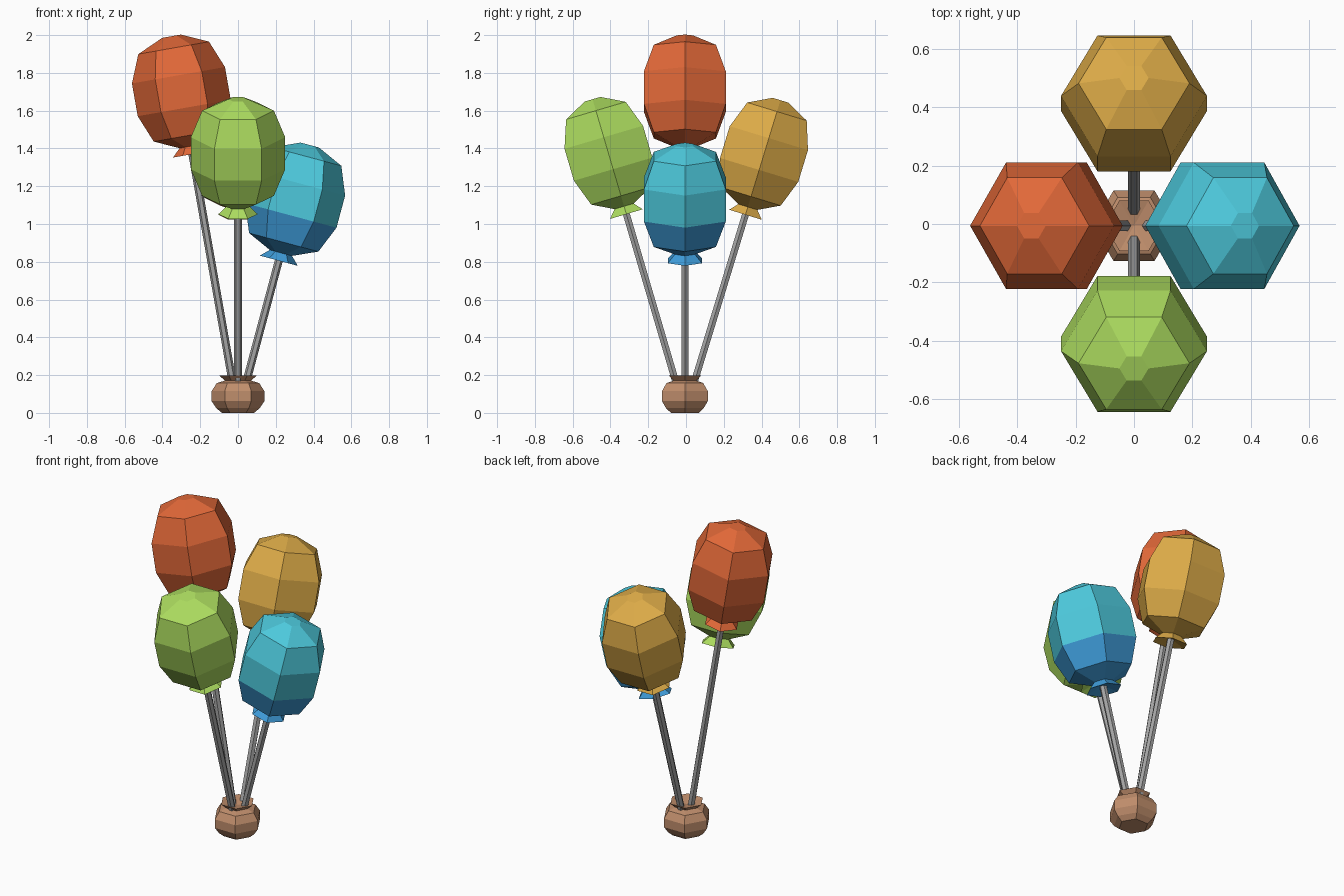
import bpy
import bmesh
from math import cos, sin, radians, pi
from mathutils import Matrix

old = bpy.data.objects.get("Cube")
if old:
    bpy.data.objects.remove(old, do_unlink=True)


def material(name, rgb):
    """Flat material from display colour values, stored as linear."""
    lin = [((c / 255 + 0.055) / 1.055) ** 2.4 for c in rgb] + [1.0]
    m = bpy.data.materials.new(name)
    m.diffuse_color = lin
    m.use_nodes = True
    for node in m.node_tree.nodes:
        if node.type == 'BSDF_PRINCIPLED':
            node.inputs["Base Color"].default_value = lin
            node.inputs["Roughness"].default_value = 0.8
    return m


RED = material("orange_red", (225, 104, 56))
GREEN = material("lime_green", (172, 220, 95))
GOLD = material("golden_yellow", (222, 172, 72))
CYAN = material("cyan", (77, 201, 220))
BLUE = material("sky_blue", (62, 155, 216))
BROWN = material("sack_brown", (192, 142, 108))
GREY = material("string_grey", (165, 165, 165))


def hex_lathe(name, profile, mats, matrix, split=None):
    """Six-sided solid from (radius, height) rings; faces below split use the second colour."""
    bm = bmesh.new()
    rings = []
    for r, h in profile:
        if r == 0:
            rings.append([bm.verts.new((0, 0, h))])
        else:
            rings.append([bm.verts.new((r * cos(i * pi / 3), r * sin(i * pi / 3), h))
                          for i in range(6)])
    for a, b in zip(rings, rings[1:]):
        for i in range(6):
            j = (i + 1) % 6
            if len(a) == 1:
                bm.faces.new((a[0], b[j], b[i]))
            elif len(b) == 1:
                bm.faces.new((a[i], a[j], b[0]))
            else:
                bm.faces.new((a[i], a[j], b[j], b[i]))
    for ring, flip in ((rings[0], True), (rings[-1], False)):
        if len(ring) > 1:
            bm.faces.new(ring[::-1] if flip else ring)
    bmesh.ops.recalc_face_normals(bm, faces=bm.faces[:])
    for f in bm.faces:
        if split is not None and f.calc_center_median().z < split:
            f.material_index = 1
    mesh = bpy.data.meshes.new(name)
    bm.to_mesh(mesh)
    bm.free()
    for m in mats:
        mesh.materials.append(m)
    obj = bpy.data.objects.new(name, mesh)
    obj.matrix_world = matrix
    bpy.context.collection.objects.link(obj)
    return obj


BASE = Matrix.Translation((0, -0.006, 0))

# Balloon profile, symmetric about its middle
upper = [(0.25, 0.088), (0.19, 0.235), (0.05, 0.298)]
balloon_profile = [(r, -h) for r, h in reversed(upper)] + upper

# Flared knot, hollow underneath
knot_profile = [(0, -0.31), (0.104, -0.336), (0.055, -0.287), (0, -0.28)]

# Name, tilt axis, tilt angle, distance of the middle from the base, colours
balloons = [
    ("red", 'Y', -10, 1.727, [RED]),
    ("green", 'X', 16.4, 1.433, [GREEN]),
    ("gold", 'X', -17, 1.433, [GOLD]),
    ("blue", 'Y', 15, 1.17, [CYAN, BLUE]),
]

for name, axis, angle, mid, mats in balloons:
    tilt = BASE @ Matrix.Rotation(radians(angle), 4, axis)
    place = tilt @ Matrix.Translation((0, 0, mid))
    split = -0.1 if len(mats) > 1 else None
    hex_lathe(name + "_balloon", balloon_profile, mats, place, split)
    hex_lathe(name + "_knot", knot_profile, [mats[-1]], place)
    hex_lathe(name + "_string", [(0.021, 0.12), (0.021, mid - 0.3)], [GREY], tilt)

# Weighted sack holding the strings
hex_lathe("sack", [(0.085, 0.0), (0.115, 0.025), (0.14, 0.062), (0.14, 0.115),
                   (0.112, 0.158), (0.065, 0.172)], [BROWN], BASE)
hex_lathe("sack_collar", [(0.065, 0.168), (0.1, 0.198), (0, 0.178)], [BROWN], BASE)
